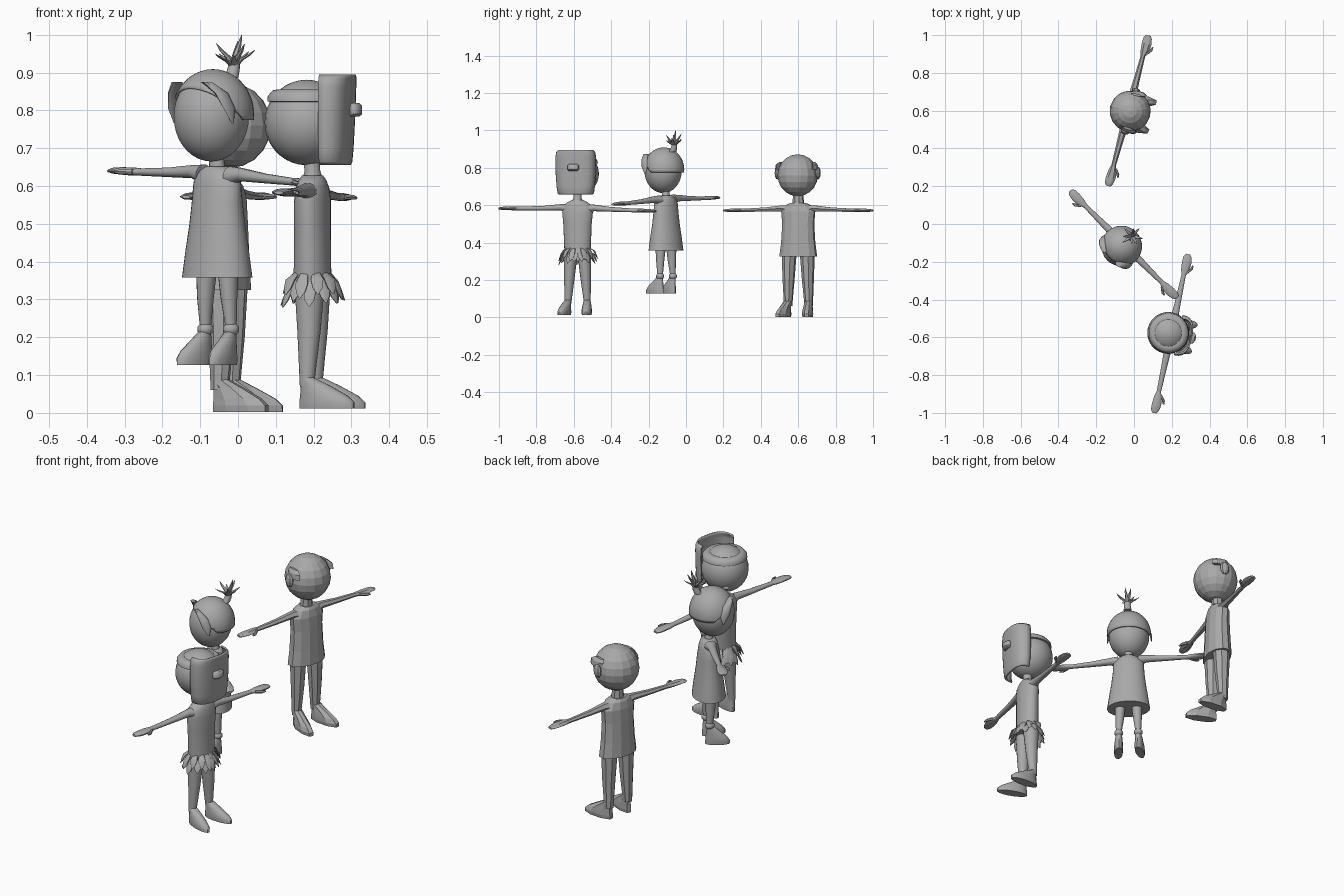
import bpy, bmesh, math, random
from mathutils import Matrix, Vector

random.seed(4)
grey = bpy.data.materials.new("plain grey")
grey.diffuse_color = (0.4, 0.4, 0.4, 1)
ID = Matrix.Identity(4)
M, SMOOTH = ID, True   # placement and shading of the current figure


def place(x, y, deg, smooth):
    global M, SMOOTH
    M = Matrix.Translation((x, y, 0)) @ Matrix.Rotation(math.radians(deg), 4, 'Z')
    SMOOTH = smooth


def finish(name, bm, T=ID, thick=0):
    bm.transform(M @ T)
    bmesh.ops.recalc_face_normals(bm, faces=bm.faces[:])
    me = bpy.data.meshes.new(name)
    bm.to_mesh(me)
    bm.free()
    me.materials.append(grey)
    if SMOOTH:
        for p in me.polygons:
            p.use_smooth = True
        me.set_sharp_from_angle(angle=math.radians(45))
    ob = bpy.data.objects.new(name, me)
    bpy.context.collection.objects.link(ob)
    if thick:
        m = ob.modifiers.new("thickness", 'SOLIDIFY')
        m.thickness = thick
    return ob


def loft(name, rings, n=20, T=ID, sideways=False):
    """Skin ellipses (x, y, z, rx, ry); sideways runs along x (size z, y)."""
    bm = bmesh.new()
    loops = []
    for x, y, z, rx, ry in rings:
        loop = []
        for i in range(n):
            a = 2 * math.pi * (i + .5) / n
            c, s = math.cos(a), math.sin(a)
            co = (x, y + ry * s, z + rx * c) if sideways else (x + rx * c, y + ry * s, z)
            loop.append(bm.verts.new(co))
        loops.append(loop)
    for a, b in zip(loops, loops[1:]):
        for i in range(n):
            j = (i + 1) % n
            bm.faces.new((a[i], a[j], b[j], b[i]))
    bm.faces.new(loops[0])
    bm.faces.new(loops[-1])
    return finish(name, bm, T)


def ball(name, c, r, seg=28, rings=18, cuts=(), thick=0):
    bm = bmesh.new()
    bmesh.ops.create_uvsphere(bm, u_segments=seg, v_segments=rings, radius=1)
    bm.transform(Matrix.Translation(c) @ Matrix.Diagonal((*r, 1)))
    for co, no in cuts:
        bmesh.ops.bisect_plane(bm, geom=bm.verts[:] + bm.edges[:] + bm.faces[:],
                               plane_co=co, plane_no=no, clear_outer=True)
    return finish(name, bm, thick=thick)


def arms(z, span, n, tilt=0):
    T = Matrix.Translation((0, 0, z)) @ Matrix.Rotation(math.radians(tilt), 4, 'Y')
    for s in (-1, 1):
        w = span - 0.115
        loft("arm", [(s * .05, 0, .005, .026, .03), (s * .09, 0, .01, .018, .02),
                     (s * .18, 0, .004, .013, .016), (s * w, 0, 0, .010, .012)], n, T, True)
        loft("hand", [(s * w, 0, 0, .010, .012), (s * (w + .03), -.002, 0, .011, .022),
                      (s * (w + .07), -.002, 0, .010, .026), (s * (w + .1), 0, -.001, .008, .022),
                      (s * span, 0, -.002, .005, .012)], n, T, True)
        loft("thumb", [(s * (w + .015), -.014, 0, .008, .008), (s * (w + .04), -.033, -.001, .007, .008),
                       (s * (w + .06), -.038, -.002, .004, .004)], 6, T, True)


def legs(top, bottom, hip, ankle, r0, r1, n, foot, yaw, floor):
    L, W, H = foot
    for s in (-1, 1):
        loft("leg", [(s * hip, 0, top, r0, r0 * 1.1),
                     (s * (hip * .5 + ankle * .5), 0, (top + bottom) / 2, (r0 + r1) * .52, (r0 + r1) * .56),
                     (s * ankle, .004, bottom, r1, r1 * 1.1)], n)
        T = Matrix.Translation((s * ankle, 0, floor)) @ Matrix.Rotation(math.radians(s * yaw), 4, 'Z')
        h = L / 2
        loft("foot", [(0, .025 - h, 0, W * .9, h), (0, .025 - h, H * .2, W, h),
                      (0, .024 - h * .88, H * .42, W * .95, h * .86),
                      (0, .022 - h * .55, H * .75, W * .8, h * .53),
                      (0, .003, H * 1.02, r1, r1 * 1.1)], n, T)


# ---- faceted boy in shirt and trousers
place(-.03, .6, 75, False)
ball("boy_head", (0, -.01, .76), (.109, .109, .112), 16, 10)
loft("boy_neck", [(0, 0, .59, .034, .03), (0, 0, .67, .026, .026)], 8)
loft("shirt", [(0, 0, .325, .104, .062), (0, 0, .4, .094, .058), (0, 0, .5, .088, .054),
               (0, 0, .565, .094, .05), (0, 0, .6, .07, .042), (0, 0, .613, .04, .034)], 12)
arms(.573, .413, 6)
legs(.345, .06, .05, .057, .04, .022, 8, (.165, .03, .085), 10, .002)
for s in (-1, 1):
    ball("ear", (s * .113, -.012, .772), (.014, .024, .034), 8, 6)
    loft("side_hair", [(s * .102, -.035, .79, .014, .04), (s * .1, -.03, .815, .012, .045),
                       (s * .092, -.02, .83, .006, .03)], 6)

# ---- girl with dress and tuft, floating a little
place(-.055, -.107, -45, True)
ball("girl_head", (0, -.022, .783), (.1, .1, .118))
ball("girl_hair", (0, -.016, .789), (.109, .109, .12), 32, 22,
     [((0, 0, .775), (0, 0, -1)), ((0, 0, .77), (0, -.1, -.115))], .008)
for s in (-1, 1):
    loft("side_lock", [(s * .055, -.095, .875, .018, .012), (s * .088, -.072, .845, .012, .022),
                       (s * .104, -.058, .805, .006, .022), (s * .108, -.05, .765, .002, .003)], 10)
loft("girl_neck", [(0, 0, .62, .034, .028), (0, 0, .65, .022, .02), (0, -.006, .69, .02, .02)], 14)
loft("dress", [(0, 0, .358, .106, .079), (0, 0, .43, .096, .07), (0, 0, .5, .085, .06),
               (0, 0, .56, .078, .054), (0, 0, .61, .076, .046), (0, 0, .64, .055, .038),
               (0, 0, .652, .03, .028)], 28)
arms(.624, .4, 12, 2.6)
legs(.38, .225, .04, .048, .027, .014, 14, (.115, .023, .09), 8, .127)
for s in (-1, 1):
    loft("sock_cuff", [(s * .048, .004, .207, .014, .015), (s * .048, .004, .215, .021, .022),
                       (s * .048, .004, .227, .021, .022), (s * .048, .004, .235, .014, .015)], 14)
# tuft of curved blades at the back of the crown
loft("hair_knot", [(0, .05, .885, .02, .02), (0, .06, .905, .017, .017), (0, .064, .922, .015, .015)], 12)
blades = [(.01, .02, .085), (-.055, .0, .035), (.05, .03, .045), (-.03, -.035, .062),
          (.03, -.03, .03), (.0, .055, .04), (-.02, .035, .068), (.05, -.01, .06), (-.01, -.06, .035)]
for dx, dy, h in blades:
    loft("tuft_blade", [(0, .062, .912, .008, .008), (dx * .3, .062 + dy * .3, .915 + h * .4, .009, .009),
                        (dx * .7, .062 + dy * .7, .915 + h * .7, .006, .006),
                        (dx, .062 + dy, .915 + h, .001, .001)], 6)

# ---- masked figure with leaf skirt
place(.197, -.58, 78, True)
ball("masked_head", (0, .016, .768), (.111, .111, .113))
loft("masked_neck", [(0, 0, .61, .034, .03), (0, 0, .64, .021, .021), (0, .004, .68, .024, .024)], 14)
loft("torso", [(0, 0, .33, .07, .05), (0, 0, .4, .073, .048), (0, 0, .5, .077, .047),
               (0, 0, .56, .083, .047), (0, 0, .595, .08, .042), (0, 0, .615, .055, .036),
               (0, 0, .628, .03, .028)], 24)
arms(.577, .43, 12, 1)
legs(.36, .07, .036, .053, .038, .017, 16, (.155, .028, .08), 9, .012)
# head strap
loft("head_strap", [(0, .014, .822, .098, .098), (0, .014, .824, .106, .106),
                    (0, .014, .838, .105, .105), (0, .014, .853, .092, .092),
                    (0, .014, .855, .08, .08)], 28)
# curved face plate
bm = bmesh.new()
rows = []
for z, k, f in [(.656, .82, .098), (.664, .9, .101), (.7, .95, .104), (.78, 1, .108),
                (.86, 1, .111), (.885, .96, .112), (.895, .86, .112)]:
    row = []
    for i in range(17):
        t = math.radians(-90 + 180 * i / 16)
        s, c = math.sin(t), max(0, math.cos(t))
        x = .109 * k * math.copysign(abs(s) ** .75, s)
        row.append(bm.verts.new((x, -(.038 + (f - .038) * c ** .7), z)))
    rows.append(row)
for a, b in zip(rows, rows[1:]):
    for i in range(16):
        bm.faces.new((a[i], a[i + 1], b[i + 1], b[i]))
finish("face_plate", bm, thick=.008)
# snout block on the plate
loft("plate_snout", [(0, -.112, .784, .024, .014), (0, -.114, .79, .031, .019),
                     (0, -.114, .812, .031, .019), (0, -.112, .819, .024, .014)], 12)
# two rows of leaves round the hips
for row in range(2):
    for i in range(13):
        a = 2 * math.pi * (i + row * .5) / 13
        r = 1 / math.hypot(math.sin(a) / .072, math.cos(a) / .05)
        T = Matrix.Rotation(-a, 4, 'Z')
        d, o = random.uniform(-.012, .01) - row * .018, random.uniform(0, .012)
        loft("skirt_leaf", [(0, r - .008, .372 - row * .015, .01, .004), (0, r + .008 + o, .348 + d, .018, .005),
                            (0, r + .018 + o, .325 + d, .014, .004),
                            (0, r + .026 + o, .308 + d, .002, .002)], 8, T)
